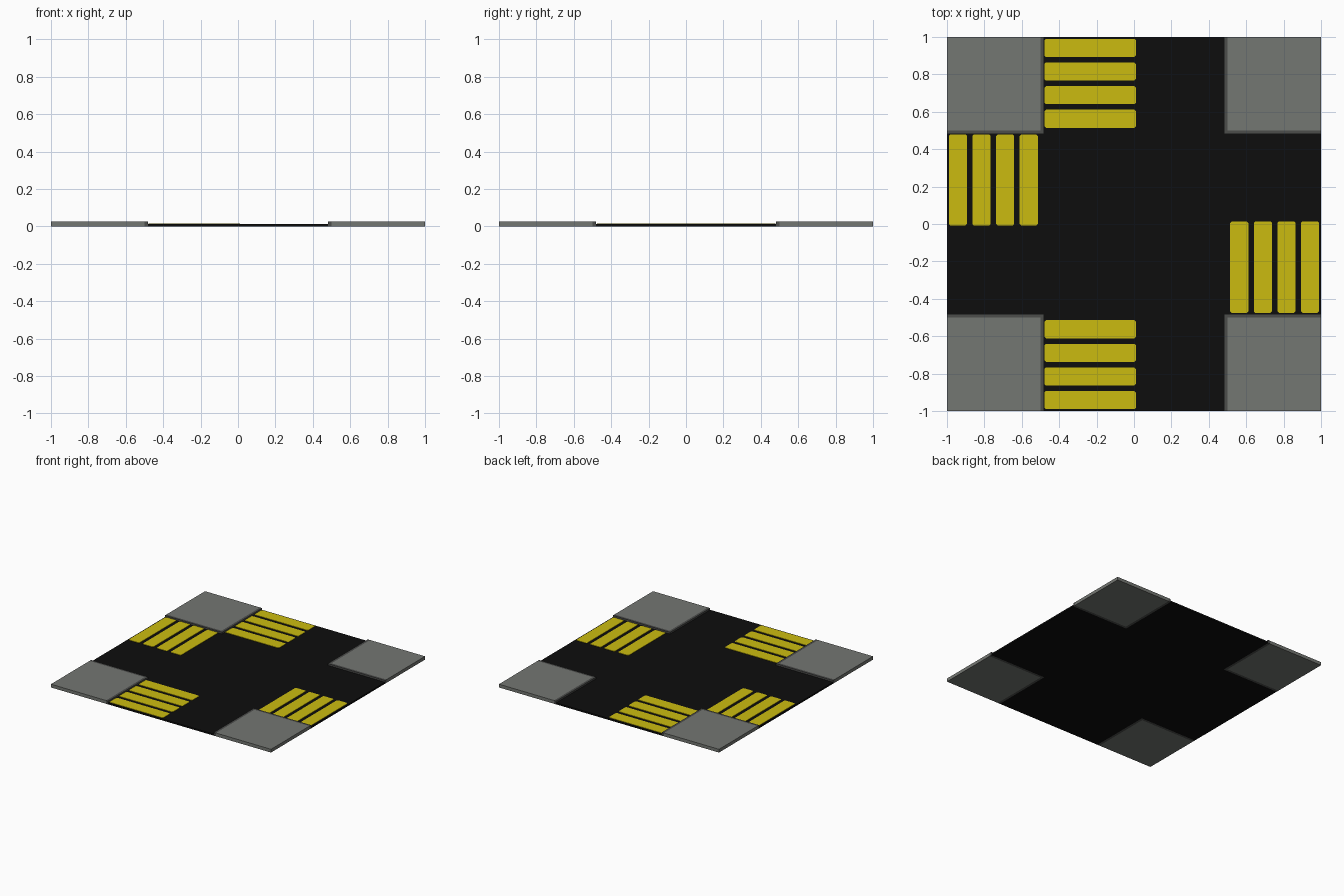
import bpy, bmesh
from mathutils import Vector

if "Cube" in bpy.data.objects:
    bpy.data.objects.remove(bpy.data.objects["Cube"])


def material(name, rgb):
    m = bpy.data.materials.new(name)
    m.diffuse_color = (*rgb, 1)
    m.use_nodes = True
    m.node_tree.nodes["Principled BSDF"].inputs["Base Color"].default_value = m.diffuse_color
    return m


ASPHALT = material("black asphalt", (0.004, 0.004, 0.004))
PAVING = material("grey paving", (0.175, 0.184, 0.170))
KERB = material("dark grey kerb", (0.072, 0.074, 0.071))
YELLOW = material("yellow paint", (0.60, 0.50, 0.005))


def prism(name, outline, z0, z1, mat):
    """Extrude a flat outline from z0 up to z1."""
    bm = bmesh.new()
    face = bm.faces.new([bm.verts.new((x, y, z0)) for x, y in outline])
    ext = bmesh.ops.extrude_face_region(bm, geom=[face])
    verts = [g for g in ext["geom"] if isinstance(g, bmesh.types.BMVert)]
    bmesh.ops.translate(bm, verts=verts, vec=Vector((0, 0, z1 - z0)))
    bmesh.ops.recalc_face_normals(bm, faces=bm.faces)
    mesh = bpy.data.meshes.new(name)
    bm.to_mesh(mesh)
    bm.free()
    mesh.materials.append(mat)
    ob = bpy.data.objects.new(name, mesh)
    bpy.context.collection.objects.link(ob)
    return ob


def chamfered(x0, x1, y0, y1, c=0.008):
    """Rectangle with small cut corners."""
    return [(x0 + c, y0), (x1 - c, y0), (x1, y0 + c), (x1, y1 - c),
            (x1 - c, y1), (x0 + c, y1), (x0, y1 - c), (x0, y0 + c)]


ROAD_TOP, WALK_TOP = 0.013, 0.027
IN, KW = 0.48, 0.02          # inner edge of the corner blocks, kerb width

# cross-shaped road
a = IN
prism("road", [(-a, -1), (a, -1), (a, -a), (1, -a), (1, a), (a, a),
               (a, 1), (-a, 1), (-a, a), (-1, a), (-1, -a), (-a, -a)],
      0, ROAD_TOP, ASPHALT)

# four corner pavements, each with an L-shaped kerb
b = IN + KW
for sx in (-1, 1):
    for sy in (-1, 1):
        prism("pavement", [(sx * x, sy * y) for x, y in
                           [(b, b), (1, b), (1, 1), (b, 1)]],
              0, WALK_TOP, PAVING)
        prism("kerb", [(sx * x, sy * y) for x, y in
                       [(a, a), (1, a), (1, b), (b, b), (b, 1), (a, 1)]],
              0, WALK_TOP, KERB)

# four zebra crossings of four painted bars
z0, z1 = ROAD_TOP - 0.002, ROAD_TOP + 0.003
for i in range(4):
    n, f = 0.514 + 0.1263 * i, 0.611 + 0.1263 * i
    prism("back_crossing_bar", chamfered(-0.479, 0.01, n, f), z0, z1, YELLOW)
    prism("front_crossing_bar", chamfered(-0.479, 0.01, -f, -n), z0, z1, YELLOW)
    prism("left_crossing_bar", chamfered(-f, -n, -0.008, 0.479), z0, z1, YELLOW)
    prism("right_crossing_bar", chamfered(n, f, -0.475, 0.014), z0, z1, YELLOW)
